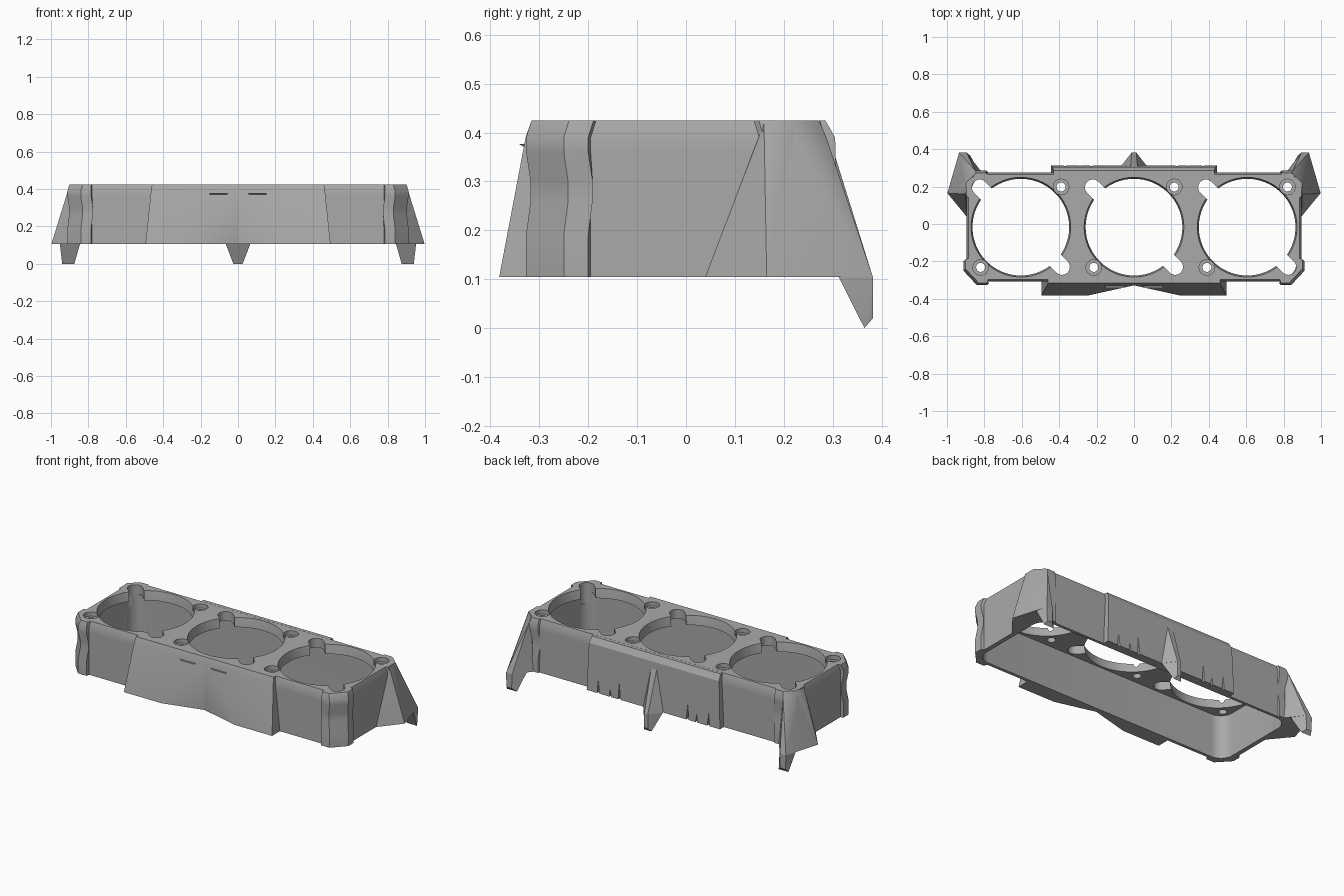
import bpy, bmesh, math
from mathutils import Vector

cube = bpy.data.objects.get("Cube")
if cube:
    bpy.data.objects.remove(cube, do_unlink=True)

grey = bpy.data.materials.new("plain_grey")
grey.use_nodes = True
colour = (0.4, 0.4, 0.4, 1)
grey.diffuse_color = colour
grey.node_tree.nodes["Principled BSDF"].inputs["Base Color"].default_value = colour

TOP, RIM, BASE = 0.425, 0.39, 0.105


def finish(name, bm):
    bmesh.ops.recalc_face_normals(bm, faces=bm.faces[:])
    mesh = bpy.data.meshes.new(name)
    bm.to_mesh(mesh)
    bm.free()
    obj = bpy.data.objects.new(name, mesh)
    bpy.context.collection.objects.link(obj)
    mesh.materials.append(grey)
    return obj


def hull(name, points, side=1):
    bm = bmesh.new()
    for x, y, z in points:
        bm.verts.new((x * side, y, z))
    res = bmesh.ops.convex_hull(bm, input=bm.verts[:])
    bmesh.ops.delete(bm, geom=[v for v in bm.verts if not v.link_faces], context='VERTS')
    bmesh.ops.dissolve_limit(bm, angle_limit=0.01, verts=bm.verts[:], edges=bm.edges[:])
    return finish(name, bm)


def loft(name, rings):
    bm = bmesh.new()
    loops = [[bm.verts.new(p) for p in ring] for ring in rings]
    n = len(loops[0])
    for a, b in zip(loops, loops[1:]):
        for i in range(n):
            bm.faces.new((a[i], a[(i + 1) % n], b[(i + 1) % n], b[i]))
    bm.faces.new(loops[0][::-1])
    bm.faces.new(loops[-1])
    return finish(name, bm)


def circle(x, y, r, z, n=24):
    return [(x + r * math.cos(math.tau * i / n), y + r * math.sin(math.tau * i / n), z)
            for i in range(n)]


def cut(obj, cutter, keep=False):
    mod = obj.modifiers.new("cut", 'BOOLEAN')
    mod.operation, mod.solver, mod.object = 'DIFFERENCE', 'EXACT', cutter
    bpy.context.view_layer.objects.active = obj
    bpy.ops.object.modifier_apply(modifier=mod.name)
    if not keep:
        bpy.data.objects.remove(cutter, do_unlink=True)


# Body: stepped outline with corner posts, pinched at the waist, bevelled rim
half = [(0.78, -0.307), (0.785, -0.327), (0.84, -0.327), (0.912, -0.25), (0.912, -0.2),
        (0.895, -0.195), (0.895, 0.15), (0.907, 0.16), (0.907, 0.225), (0.85, 0.285),
        (0.79, 0.285), (0.785, 0.275)]
outline = half + [(-x, y) for x, y in reversed(half)]
posts = set(half[1:5] + half[7:11])


def ring(z, pinch=0, inset=0):
    pts = []
    for x, y in outline:
        p = pinch if (abs(x), y) in posts else 0
        sx, sy = math.copysign(1, x), math.copysign(1, y)
        dx = inset if abs(x) > 0.8 else 0
        pts.append((x - sx * (p + dx), y - sy * (p + inset), z))
    return pts


body = loft("body_shell", [ring(BASE), ring(0.19), ring(0.26, 0.009), ring(0.3, 0.009),
                           ring(0.36), ring(RIM), ring(TOP, 0, 0.011)])

# Hollow underside with rounded corners
corners = []
for cx in (0.79, -0.79):
    for cy in (0.18, -0.21):
        for z in (-0.1, 0.37):
            corners += circle(cx, cy, 0.078, z, 32)
cavity = hull("cavity_cutter", corners)
cavity.hide_render = True
cut(body, cavity, keep=True)

# Three round openings, each with two slots and two countersunk screw holes
CY = -0.017
for cx in (-0.605, 0, 0.605):
    cut(body, loft("opening", [circle(cx, CY, 0.25, 0.3, 96), circle(cx, CY, 0.262, 0.4, 96),
                               circle(cx, CY, 0.271, 0.45, 96)]))
    for s in (1, -1):
        slot = []
        for z in (0.3, 0.5):
            slot += circle(cx - s * 0.22, CY + s * 0.213, 0.042, z)
            slot += circle(cx - s * 0.12, CY + s * 0.113, 0.042, z)
        cut(body, hull("slot", slot))
        x, y = cx + s * 0.215, CY + s * 0.215
        cut(body, loft("sink", [circle(x, y, 0.042, 0.4), circle(x, y, 0.042, 0.5)]))
        cut(body, loft("screw", [circle(x, y, 0.024, 0.3), circle(x, y, 0.024, 0.5)]))

parts = [body]

# Back panel, notched along its lower edge
panel = hull("back_panel", [(sx * x, y, z) for sx in (1, -1) for x, y, z in (
    (0.445, 0.265, BASE), (0.445, 0.312, BASE), (0.435, 0.305, RIM),
    (0.43, 0.285, TOP), (0.43, 0.265, TOP))])
for sx in (1, -1):
    for x, h in ((0.37, 0.08), (0.29, 0.05), (0.23, 0.1)):
        cut(panel, hull("notch", [(sx * (x + dx), y, z) for y in (0.298, 0.33)
                                  for dx, z in ((-0.012, 0.09), (0.006, 0.09), (0, BASE + h))]))
parts.append(panel)

# Centre back spike and its foot
parts.append(hull("back_spike", [(sx * x, y, z) for sx in (1, -1) for x, y, z in (
    (0.085, 0.29, BASE), (0.065, 0.312, BASE), (0.012, 0.382, BASE), (0.02, 0.29, 0.4))]))
parts.append(hull("back_foot", [(sx * x, y, z) for sx in (1, -1) for x, y, z in (
    (0.065, 0.312, BASE), (0.012, 0.382, BASE), (0.012, 0.382, 0.02), (0.025, 0.365, 0))]))

for side, word in ((1, "left"), (-1, "right")):
    # Flared front armour plate folding in toward the middle
    parts.append(hull("front_plate_" + word, [
        (0.46, -0.316, TOP), (0.465, -0.328, RIM), (0.495, -0.382, BASE), (0.245, -0.382, BASE),
        (0, -0.318, BASE), (0, -0.328, RIM), (0, -0.316, TOP),
        (0.46, -0.29, TOP), (0.495, -0.29, BASE), (0, -0.29, BASE), (0, -0.29, TOP)], side))
    # Small overhanging ledge
    parts.append(hull("front_ledge_" + word, [
        (0.04, -0.32, 0.378), (0.16, -0.32, 0.378), (0.06, -0.341, 0.376), (0.15, -0.341, 0.376),
        (0.06, -0.32, 0.364), (0.15, -0.32, 0.364)], side))
    # Swept corner wing
    wing = hull("corner_wing_" + word, [
        (0.9, 0.16, TOP - 0.005), (0.897, 0.222, TOP), (0.845, 0.272, TOP), (0.91, 0.16, RIM),
        (0.907, 0.225, RIM), (0.85, 0.287, RIM), (0.82, 0.285, BASE), (0.895, 0.04, BASE),
        (0.998, 0.165, BASE), (0.935, 0.382, BASE), (0.895, 0.382, BASE)], side)
    cut(wing, cavity, keep=True)
    parts.append(wing)
    # Corner foot
    parts.append(hull("corner_foot_" + word, [
        (0.845, 0.312, BASE), (0.952, 0.312, BASE), (0.936, 0.382, BASE), (0.895, 0.382, BASE),
        (0.932, 0.382, 0.02), (0.898, 0.382, 0.02), (0.875, 0.365, 0), (0.94, 0.365, 0)], side))

bpy.data.objects.remove(cavity, do_unlink=True)

bpy.ops.object.select_all(action='DESELECT')
for obj in parts:
    obj.select_set(True)
bpy.context.view_layer.objects.active = body
bpy.ops.object.shade_smooth_by_angle(angle=math.radians(25))
